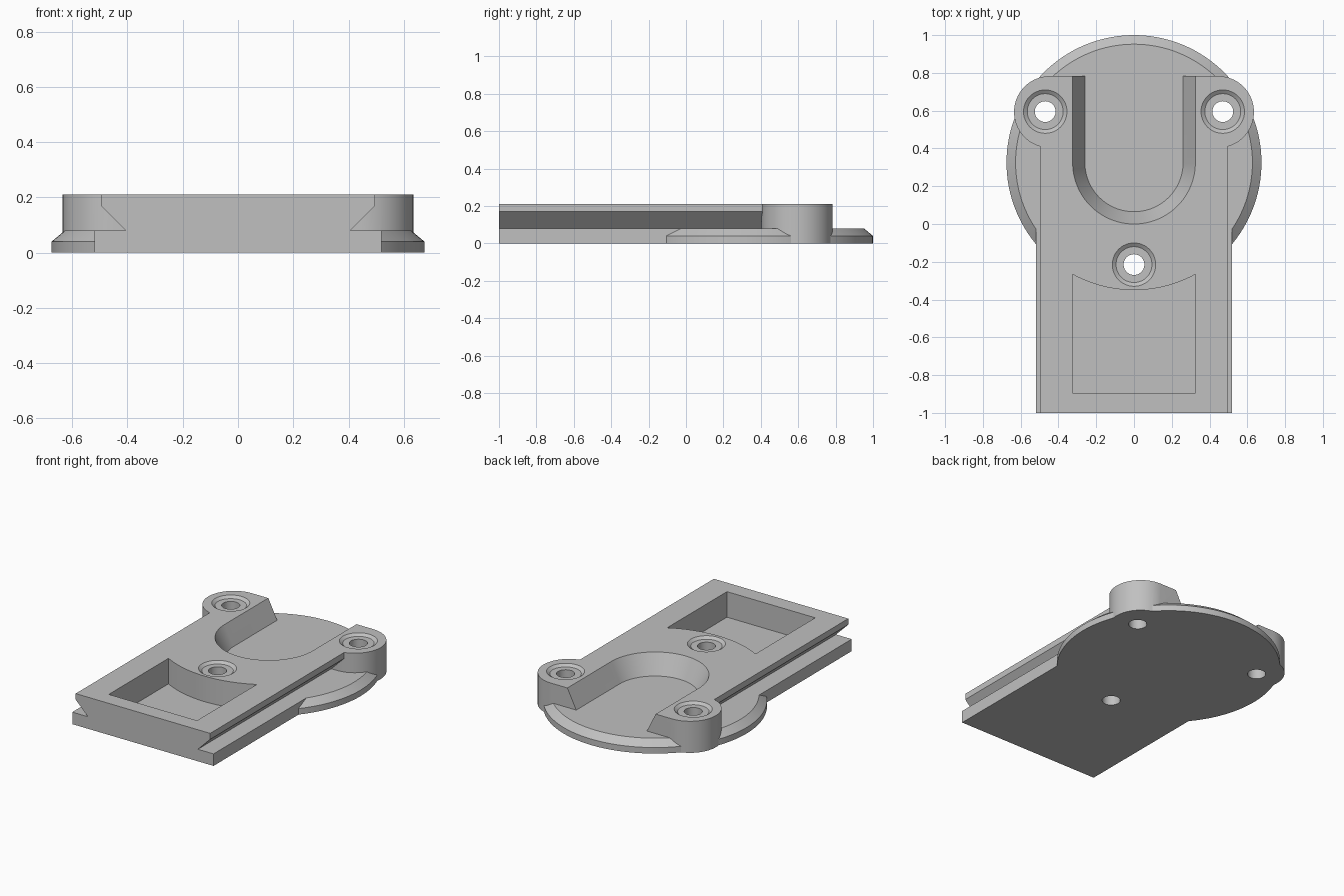
import bpy, bmesh
from math import sin, cos, pi, radians

if "Cube" in bpy.data.objects:
    bpy.data.objects.remove(bpy.data.objects["Cube"], do_unlink=True)

grey = bpy.data.materials.new("plain grey")
grey.use_nodes = True
colour = (0.53, 0.53, 0.53, 1)
grey.diffuse_color = colour
grey.node_tree.nodes["Principled BSDF"].inputs["Base Color"].default_value = colour

BASE_TOP, TOP = 0.08, 0.21      # heights of the lower flange and the upper deck
DISC_Y, DISC_R = 0.325, 0.675
SLOT_R = 0.325                  # half width of the slot and the pocket


def loft(name, rings):
    """Closed solid through rings of equal point count."""
    bm = bmesh.new()
    loops = [[bm.verts.new(p) for p in ring] for ring in rings]
    n = len(loops[0])
    for a, b in zip(loops, loops[1:]):
        for i in range(n):
            j = (i + 1) % n
            bm.faces.new((a[i], a[j], b[j], b[i]))
    bm.faces.new(loops[0])
    bm.faces.new(loops[-1])
    bmesh.ops.recalc_face_normals(bm, faces=bm.faces)
    mesh = bpy.data.meshes.new(name)
    bm.to_mesh(mesh)
    bm.free()
    mesh.materials.append(grey)
    ob = bpy.data.objects.new(name, mesh)
    bpy.context.collection.objects.link(ob)
    return ob


def arc(cx, cy, r, start, end, n):
    angles = [radians(start + (end - start) * i / n) for i in range(n + 1)]
    return [(cx + r * cos(a), cy + r * sin(a)) for a in angles]


def at(points, z):
    return [(x, y, z) for x, y in points]


def turned(name, cx, cy, profile, n):
    """Solid of revolution from (radius, height) pairs."""
    return loft(name, [at(arc(cx, cy, r, 0, 360, n)[:-1], z) for r, z in profile])


def combine(target, tool, operation):
    mod = target.modifiers.new("combine", 'BOOLEAN')
    mod.operation, mod.solver, mod.object = operation, 'EXACT', tool
    bpy.context.view_layer.objects.active = target
    bpy.ops.object.modifier_apply(modifier=mod.name)
    bpy.data.objects.remove(tool, do_unlink=True)


# Dovetail rail: half profile mirrored, extruded along y
half = [(0.52, 0), (0.52, BASE_TOP), (0.405, BASE_TOP), (0.495, 0.17), (0.495, TOP)]
section = half + [(-x, z) for x, z in reversed(half)]
plate = loft("mounting_plate", [[(x, y, z) for x, z in section] for y in (-1, 0.595)])

# Rounded screw ears
for side in (1, -1):
    outline = [(0.2, 0.783)] + arc(0.445, 0.593, 0.19, 90, -90, 40) + [(0.2, 0.403)]
    outline = [(side * x, y) for x, y in outline]
    combine(plate, loft("ear", [at(outline, 0), at(outline, TOP)]), 'UNION')


# Sloped U-shaped slot, open at the back
def u_shape(z):
    r = SLOT_R + (z - TOP) / 2
    return at([(r, 1.2)] + arc(0, DISC_Y, r, 0, -180, 64) + [(-r, 1.2)], z)


combine(plate, loft("slot_cutter", [u_shape(0.06), u_shape(0.25)]), 'DIFFERENCE')

# Round base with chamfered rim
disc = turned("round_base", 0, DISC_Y,
              [(DISC_R, 0), (DISC_R, 0.04), (0.627, BASE_TOP)], 128)
combine(plate, disc, 'UNION')

# Pocket with one curved wall
half_angle = 28.8
pocket = arc(0, DISC_Y, DISC_R, 270 - half_angle, 270 + half_angle, 32)
pocket += [(SLOT_R, -0.895), (-SLOT_R, -0.895)]
combine(plate, loft("pocket_cutter", [at(pocket, 0.04), at(pocket, 0.3)]), 'DIFFERENCE')

# Screw holes with shallow dished seats
for x, y in ((0.47, 0.595), (-0.47, 0.595), (0, -0.215)):
    hole = turned("hole_cutter", x, y,
                  [(0.055, -0.1), (0.055, 0.195), (0.095, 0.195), (0.115, TOP), (0.135, 0.225)], 48)
    combine(plate, hole, 'DIFFERENCE')

bpy.ops.object.select_all(action='DESELECT')
plate.select_set(True)
bpy.context.view_layer.objects.active = plate
bpy.ops.object.shade_smooth_by_angle(angle=radians(20))
